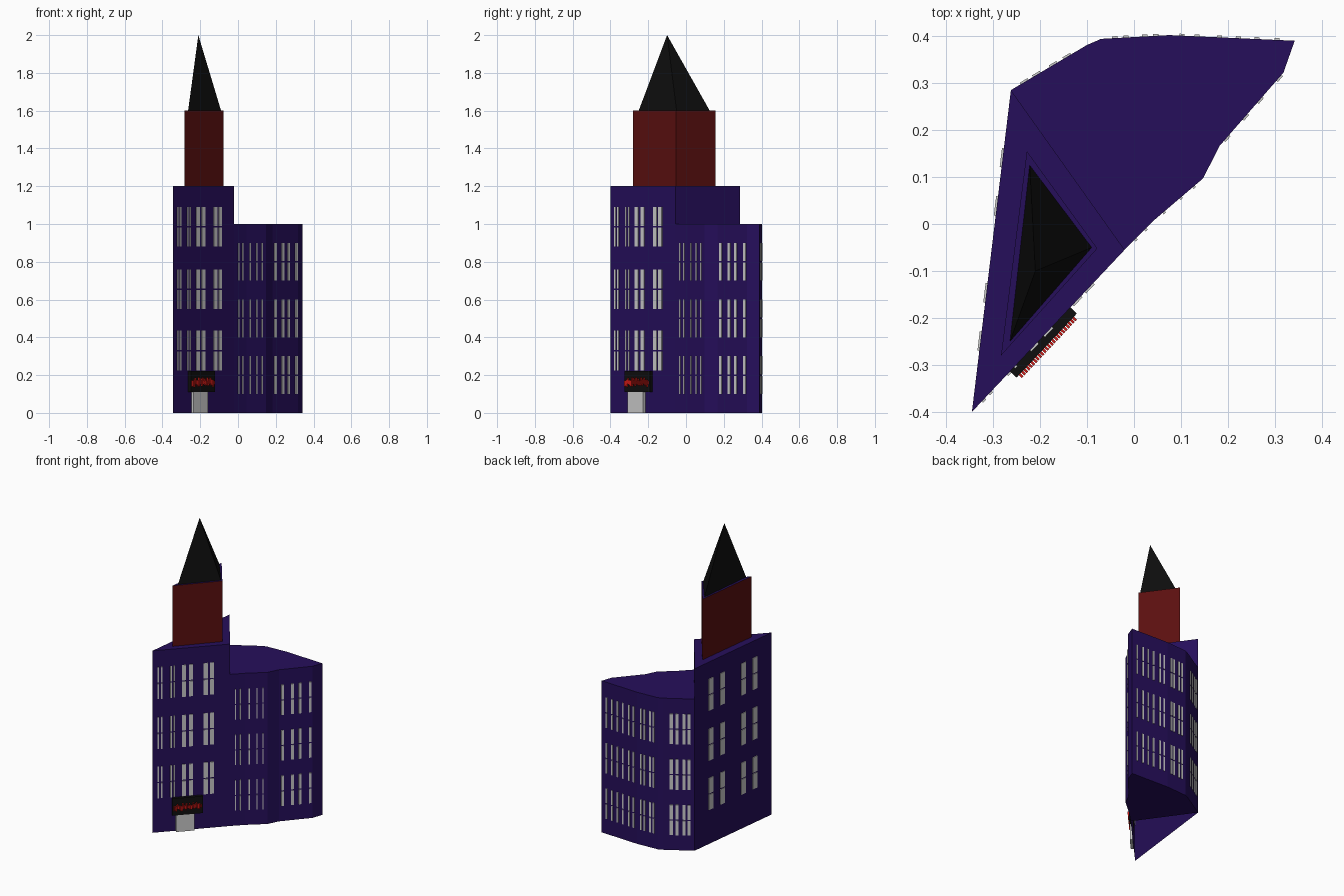
import bpy
import bmesh
import random
from mathutils import Vector

if "Cube" in bpy.data.objects:
    bpy.data.objects.remove(bpy.data.objects["Cube"], do_unlink=True)
random.seed(4)


def material(name, rgb):
    m = bpy.data.materials.new(name)
    m.use_nodes = True
    col = (*rgb, 1)
    m.diffuse_color = col
    bsdf = next(n for n in m.node_tree.nodes if n.type == 'BSDF_PRINCIPLED')
    bsdf.inputs["Base Color"].default_value = col
    return m


PURPLE = material("deep purple", (0.019, 0.0045, 0.105))
RED = material("dark red", (0.105, 0.005, 0.005))
BLACK = material("black", (0.0045, 0.0045, 0.0045))
PANE = material("pale grey", (0.6, 0.6, 0.6))
BRIGHT = material("bright red", (0.6, 0.01, 0.008))


def finish(bm, name, mats):
    me = bpy.data.meshes.new(name)
    bmesh.ops.recalc_face_normals(bm, faces=bm.faces[:])
    bm.to_mesh(me)
    bm.free()
    for m in mats:
        me.materials.append(m)
    ob = bpy.data.objects.new(name, me)
    bpy.context.scene.collection.objects.link(ob)
    return ob


def prism(name, outline, z0, z1, mats, bottom=True):
    """Upright prism; a second material colours its flat top."""
    bm = bmesh.new()
    low = [bm.verts.new((x, y, z0)) for x, y in outline]
    high = [bm.verts.new((x, y, z1)) for x, y in outline]
    for i in range(len(low)):
        j = (i + 1) % len(low)
        bm.faces.new((low[i], low[j], high[j], high[i]))
    bm.faces.new(high).material_index = len(mats) - 1
    base = bm.faces.new(low[::-1])
    bmesh.ops.recalc_face_normals(bm, faces=bm.faces[:])
    if not bottom:
        bmesh.ops.delete(bm, geom=[base], context='FACES_ONLY')
    return finish(bm, name, mats)


def wall_box(bm, a, b, t0, t1, z0, z1, d0, d1):
    """Box along wall a-b (outside is to the right), from depth d0 to d1."""
    a, b = Vector((*a, 0)), Vector((*b, 0))
    along = b - a
    out = Vector((along.y, -along.x, 0)).normalized()
    v = [bm.verts.new(a + along * t + out * d + Vector((0, 0, z)))
         for z in (z0, z1) for t, d in ((t0, d0), (t1, d0), (t1, d1), (t0, d1))]
    for f in ((0, 1, 2, 3), (4, 5, 6, 7), (0, 1, 5, 4),
              (1, 2, 6, 5), (2, 3, 7, 6), (3, 0, 4, 7)):
        bm.faces.new([v[i] for i in f])


def windows(name, a, b, columns, rows, height):
    """Rows of tall panes, each split by a thin middle bar."""
    bm = bmesh.new()
    half = height / 2
    for z in rows:
        for t0, t1 in columns:
            for base in (z, z + half + 0.004):
                wall_box(bm, a, b, t0, t1, base, base + half - 0.004, -0.003, 0.004)
    return finish(bm, name, [PANE])


# Footprint corners, anticlockwise
tip, notch, back = (-0.345, -0.40), (-0.02, -0.055), (-0.262, 0.285)
wing = [notch, (0.045, 0.01), (0.147, 0.097), (0.182, 0.166), (0.318, 0.322),
        (0.342, 0.39), (0.075, 0.402), (-0.07, 0.394), (-0.10, 0.381), back]

# Main masses
prism("wing", wing, 0, 1.0, [PURPLE])
prism("tower", [tip, notch, back], 0, 1.2, [PURPLE], bottom=False)
prism("upper_tower", [(-0.283, -0.28), (-0.078, -0.052), (-0.228, 0.155)],
      1.2, 1.6, [RED, PURPLE])

# Spire
bm = bmesh.new()
base = [bm.verts.new((x, y, 1.601)) for x, y in
        ((-0.264, -0.25), (-0.09, -0.05), (-0.222, 0.125))]
apex = bm.verts.new((-0.21, -0.10, 2.0))
bm.faces.new(base)
for i in range(3):
    bm.faces.new((base[i], base[(i + 1) % 3], apex))
finish(bm, "spire", [BLACK])

# Tower windows
tower_rows = (0.225, 0.55, 0.88)
windows("tower_front_windows", tip, notch,
        [(0.064, 0.085), (0.11, 0.13), (0.23, 0.25), (0.275, 0.29),
         (0.38, 0.43), (0.47, 0.525), (0.66, 0.715), (0.74, 0.795)],
        tower_rows, 0.21)
windows("tower_side_windows", back, tip,
        [(0.18, 0.24), (0.33, 0.39), (0.60, 0.66), (0.75, 0.81)],
        tower_rows, 0.21)

# Wing windows, listed per wall as pane centres and pane width
wing_panes = {
    0: ((0.35, 0.68), 0.07),
    1: ((0.18, 0.53, 0.8), 0.05),
    3: ((0.11, 0.4, 0.63, 0.93), 0.08),
    5: ((0.14, 0.3, 0.45, 0.6, 0.78, 0.9), 0.04),
    6: ((0.2, 0.36, 0.64, 0.8), 0.08),
    8: ((0.26, 0.44, 0.66, 0.82), 0.1),
}
for i, (centres, w) in wing_panes.items():
    windows(f"wing_windows_{i}", wing[i], wing[i + 1],
            [(c - w / 2, c + w / 2) for c in centres], (0.1, 0.4, 0.7), 0.2)

# Entrance door
bm = bmesh.new()
wall_box(bm, tip, notch, 0.30, 0.535, 0, 0.11, 0, 0.018)
finish(bm, "door", [PANE])

# Dark board over the door
bm = bmesh.new()
wall_box(bm, tip, notch, 0.25, 0.645, 0.11, 0.222, 0, 0.019)
finish(bm, "door_board", [BLACK])

# Raised uneven red strip on the board
bm = bmesh.new()
n = 24
for k in range(n):
    t = 0.265 + 0.365 * k / n
    lo, hi = random.uniform(0.135, 0.155), random.uniform(0.168, 0.19)
    wall_box(bm, tip, notch, t, t + 0.011, lo, hi, 0.019, 0.028)
finish(bm, "board_ornament", [BRIGHT])
